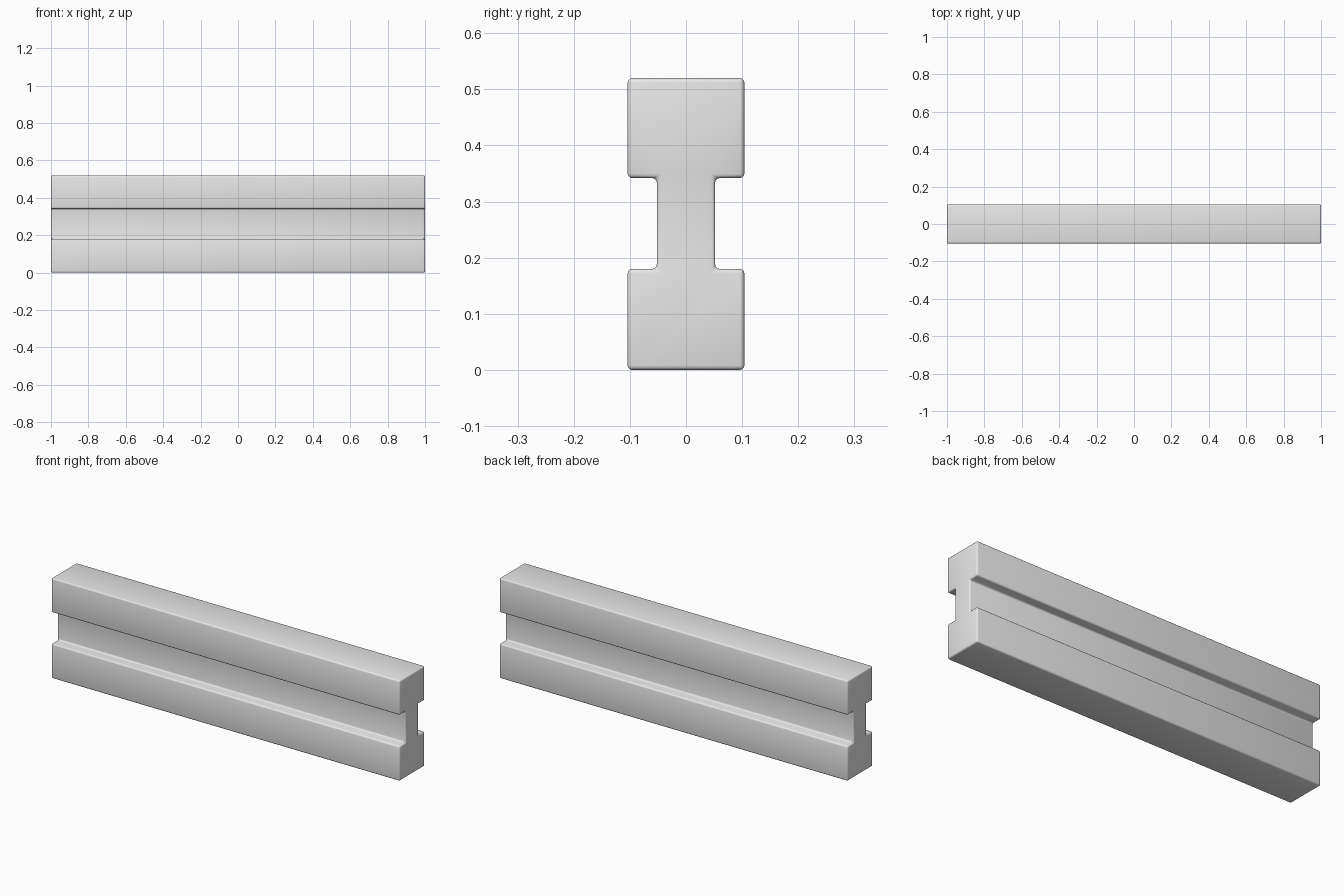
import bpy
import bmesh
from mathutils import Vector

# Remove the default cube only
cube = bpy.data.objects.get("Cube")
if cube:
    bpy.data.objects.remove(cube, do_unlink=True)

# Beam dimensions
LENGTH, HEIGHT = 2.0, 0.52
FLANGE_HALF, WEB_HALF = 0.104, 0.052
LOWER_TOP, UPPER_BOTTOM = 0.18, 0.342
BEVEL = 0.008

# Plain grey material
grey = bpy.data.materials.new("light_grey")
grey.use_nodes = True
colour = (0.8, 0.8, 0.8, 1.0)
grey.diffuse_color = colour
grey.node_tree.nodes["Principled BSDF"].inputs["Base Color"].default_value = colour

# I-shaped cross-section: one half, mirrored to the other side
half = [(FLANGE_HALF, 0), (FLANGE_HALF, LOWER_TOP), (WEB_HALF, LOWER_TOP),
        (WEB_HALF, UPPER_BOTTOM), (FLANGE_HALF, UPPER_BOTTOM), (FLANGE_HALF, HEIGHT)]
outline = half + [(-y, z) for y, z in reversed(half)]

# Sweep the section along the length
bm = bmesh.new()
end = bm.faces.new([bm.verts.new((-LENGTH / 2, y, z)) for y, z in outline])
swept = bmesh.ops.extrude_face_region(bm, geom=[end], use_keep_orig=True)
bmesh.ops.translate(bm, vec=Vector((LENGTH, 0, 0)),
                    verts=[g for g in swept["geom"] if isinstance(g, bmesh.types.BMVert)])
bmesh.ops.recalc_face_normals(bm, faces=bm.faces[:])

mesh = bpy.data.meshes.new("beam")
bm.to_mesh(mesh)
bm.free()
mesh.materials.append(grey)
beam = bpy.data.objects.new("beam", mesh)
bpy.context.collection.objects.link(beam)

# Softly rounded edges all round
bevel = beam.modifiers.new("rounded_edges", "BEVEL")
bevel.width = BEVEL
bevel.segments = 3
bevel.limit_method = "ANGLE"

bpy.ops.object.select_all(action="DESELECT")
beam.select_set(True)
bpy.context.view_layer.objects.active = beam
bpy.ops.object.modifier_apply(modifier=bevel.name)
bpy.ops.object.shade_smooth_by_angle()
